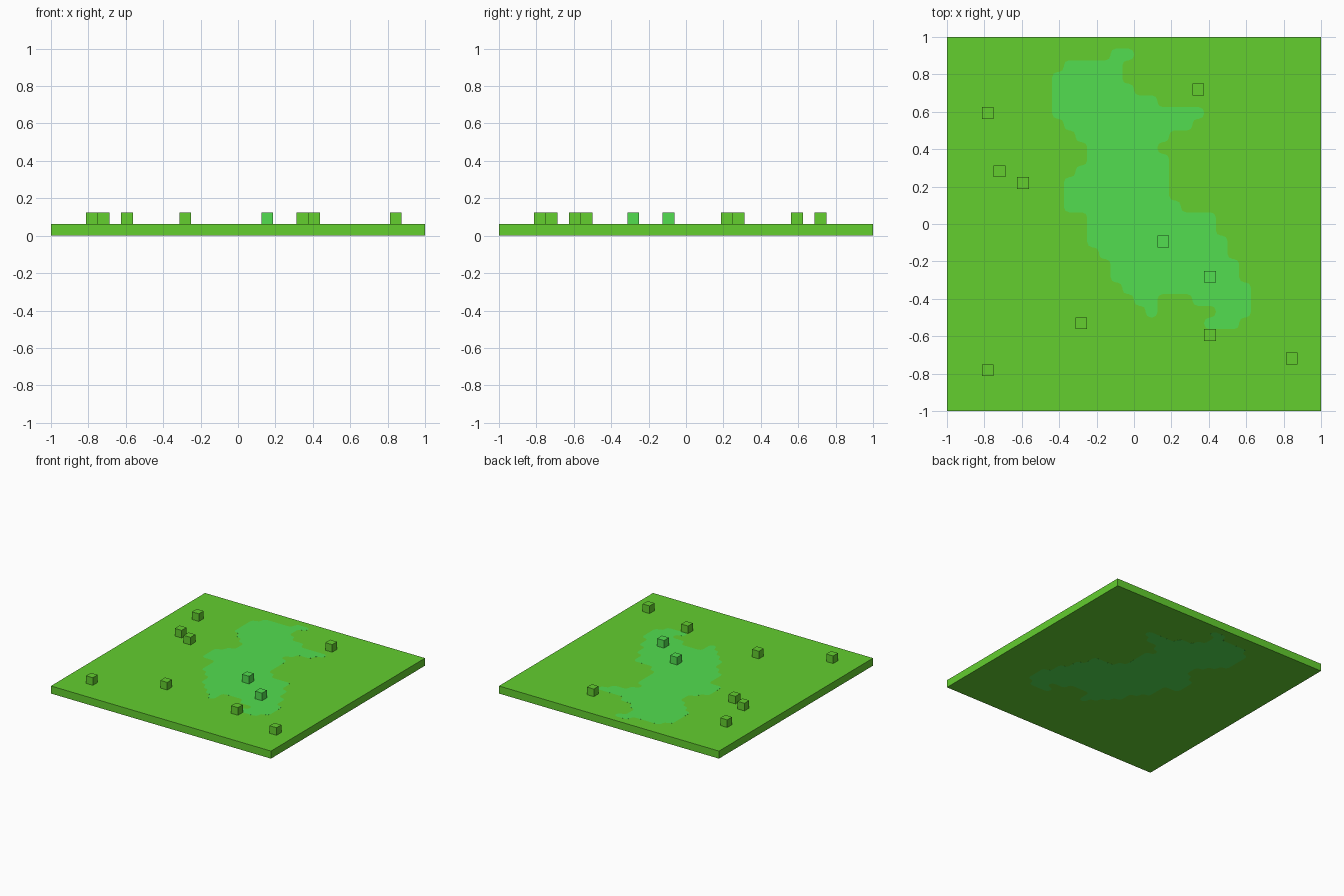
import bpy
import bmesh

GRID = 32
CELL = 2 / GRID
SKIN = 0.0002

cube = bpy.data.objects.get("Cube")
if cube:
    bpy.data.objects.remove(cube, do_unlink=True)


def make_material(name, color):
    mat = bpy.data.materials.new(name)
    mat.use_nodes = True
    mat.diffuse_color = color
    mat.node_tree.nodes["Principled BSDF"].inputs["Base Color"].default_value = color
    return mat


def make_object(name, bm, mat):
    bmesh.ops.recalc_face_normals(bm, faces=bm.faces)
    mesh = bpy.data.meshes.new(name)
    bm.to_mesh(mesh)
    bm.free()
    mesh.materials.append(mat)
    obj = bpy.data.objects.new(name, mesh)
    bpy.context.collection.objects.link(obj)
    return obj


def make_box(name, center, size, mat):
    bm = bmesh.new()
    bmesh.ops.create_cube(bm, size=1)
    bmesh.ops.scale(bm, vec=size, verts=bm.verts)
    bmesh.ops.translate(bm, vec=center, verts=bm.verts)
    return make_object(name, bm, mat)


grass = make_material("grass green", (0.125, 0.62, 0.028, 1))
lush = make_material("lush green", (0.084, 0.73, 0.08, 1))

# Square ground slab
make_box("ground_slab", (0, 0, CELL / 2), (2, 2, CELL - 2 * SKIN), grass)

# Lush patch: column spans (start, end) for each grid row, from back to front
SPANS = [
    [(14, 16)], [(10, 15)], [(9, 15)], [(9, 16)], [(9, 18)], [(9, 22)],
    [(10, 21)], [(11, 19)], [(12, 18)], [(12, 19)], [(11, 19)], [(10, 19)],
    [(10, 19)], [(10, 20)], [(12, 23)], [(12, 23)], [(12, 24)], [(13, 24)],
    [(14, 25)], [(14, 25)], [(15, 26)], [(16, 18), (21, 26)],
    [(17, 18), (23, 26)], [(22, 25)],
]
patch_cells = {(col, row) for row, spans in enumerate(SPANS, 1)
               for start, end in spans for col in range(start, end)}

bm = bmesh.new()
for col, row in sorted(patch_cells):
    x, y = -1 + col * CELL, 1 - row * CELL
    bm.faces.new([bm.verts.new((x + dx * CELL, y - dy * CELL, 0))
                  for dx, dy in ((0, 1), (1, 1), (1, 0), (0, 0))])
bmesh.ops.remove_doubles(bm, verts=bm.verts, dist=CELL / 10)
bmesh.ops.dissolve_limit(bm, angle_limit=0.01, verts=bm.verts, edges=bm.edges)
# Soften the stepped outline, then extrude it through the slab
bmesh.ops.bevel(bm, geom=bm.verts[:], offset=CELL * 0.45, segments=2,
                profile=0.5, affect='VERTICES')
top = bmesh.ops.extrude_face_region(bm, geom=bm.faces[:], use_keep_orig=True)
bmesh.ops.translate(bm, vec=(0, 0, CELL),
                    verts=[v for v in top["geom"] if isinstance(v, bmesh.types.BMVert)])
make_object("lush_patch", bm, lush)

# Scattered blocks, one grid cell each, coloured by the ground under them
BLOCKS = [(21, 4), (3, 6), (4, 11), (6, 12), (18, 17),
          (22, 20), (11, 24), (22, 25), (29, 27), (3, 28)]
for i, (col, row) in enumerate(BLOCKS, 1):
    center = (-1 + (col + 0.5) * CELL, 1 - (row + 0.5) * CELL, 1.5 * CELL)
    make_box(f"block_{i}", center, (CELL, CELL, CELL),
             lush if (col, row) in patch_cells else grass)
